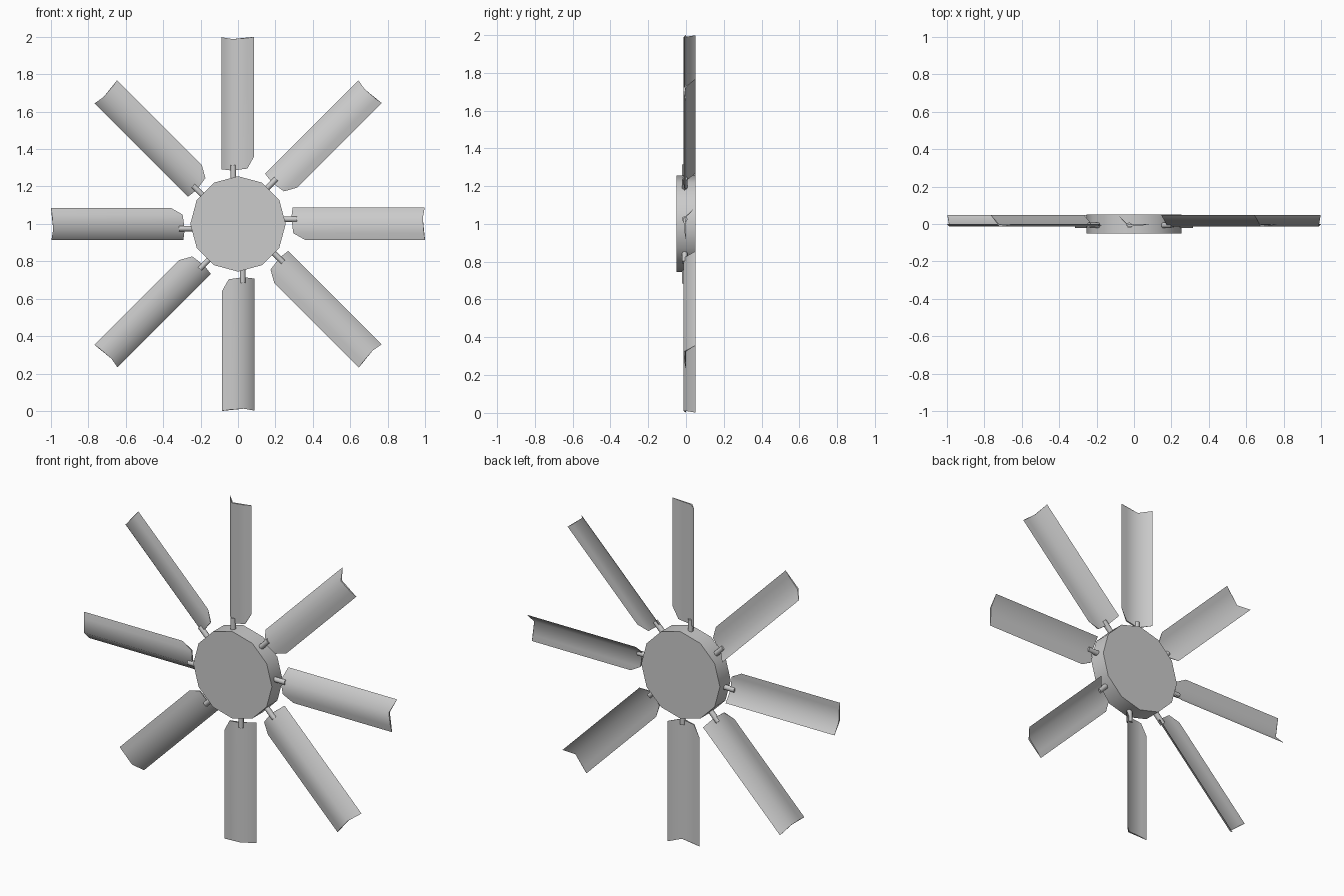
import bpy, bmesh, math
from mathutils import Matrix, Vector

if "Cube" in bpy.data.objects:
    bpy.data.objects.remove(bpy.data.objects["Cube"])

CENTRE = Matrix.Translation((0, 0, 1))


def finish(bm, name, matrix, angle):
    bmesh.ops.recalc_face_normals(bm, faces=bm.faces)
    mesh = bpy.data.meshes.new(name)
    bm.to_mesh(mesh)
    bm.free()
    ob = bpy.data.objects.new(name, mesh)
    bpy.context.collection.objects.link(ob)
    ob.matrix_world = matrix
    bpy.ops.object.select_all(action='DESELECT')
    ob.select_set(True)
    bpy.context.view_layer.objects.active = ob
    bpy.ops.object.shade_smooth_by_angle(angle=math.radians(angle))
    return ob


def cylinder(name, radius, depth, sides, local, matrix):
    bm = bmesh.new()
    bmesh.ops.create_cone(bm, cap_ends=True, segments=sides, radius1=radius,
                          radius2=radius, depth=depth, matrix=local)
    return finish(bm, name, matrix, 45)


# blade stations across the width: side offset, front y, back y, root r, tip r
STATIONS = [
    (0.087, 0.049, 0.049, 0.292, 0.998),
    (0.030, -0.014, -0.004, 0.285, 0.988),
    (-0.050, -0.007, -0.001, 0.296, 0.994),
    (-0.086, 0.000, 0.000, 0.360, 1.000),
]


def blade(matrix):
    bm = bmesh.new()
    front, back = [], []
    for s, yf, yb, r0, r1 in STATIONS:
        f = [bm.verts.new((r, yf, s)) for r in (r0, r1)]
        # long edges are sharp, so front and back share their vertices there
        b = f if yf == yb else [bm.verts.new((r, yb, s)) for r in (r0, r1)]
        front.append(f)
        back.append(b)
    for rows in (front, back):
        for a, b in zip(rows, rows[1:]):
            bm.faces.new((a[0], a[1], b[1], b[0]))
    # root and tip ends
    for end in (0, 1):
        loop = [f[end] for f in front] + [b[end] for b in back[-2:0:-1]]
        bm.faces.new(loop)
    return finish(bm, "blade", matrix, 60)


# hub disc facing front
cylinder("hub", 0.255, 0.10, 12, Matrix.Rotation(math.pi / 2, 4, 'X')
         @ Matrix.Rotation(math.pi / 2, 4, 'Z'), CENTRE)

# eight blades, each on a short pin
for i in range(8):
    turn = CENTRE @ Matrix.Rotation(-i * math.pi / 4, 4, 'Y')
    blade(turn)
    cylinder("blade_pin", 0.015, 0.115, 8,
             Matrix.Translation((0.2575, -0.007, 0.025))
             @ Matrix.Rotation(math.pi / 2, 4, 'Y'), turn)
